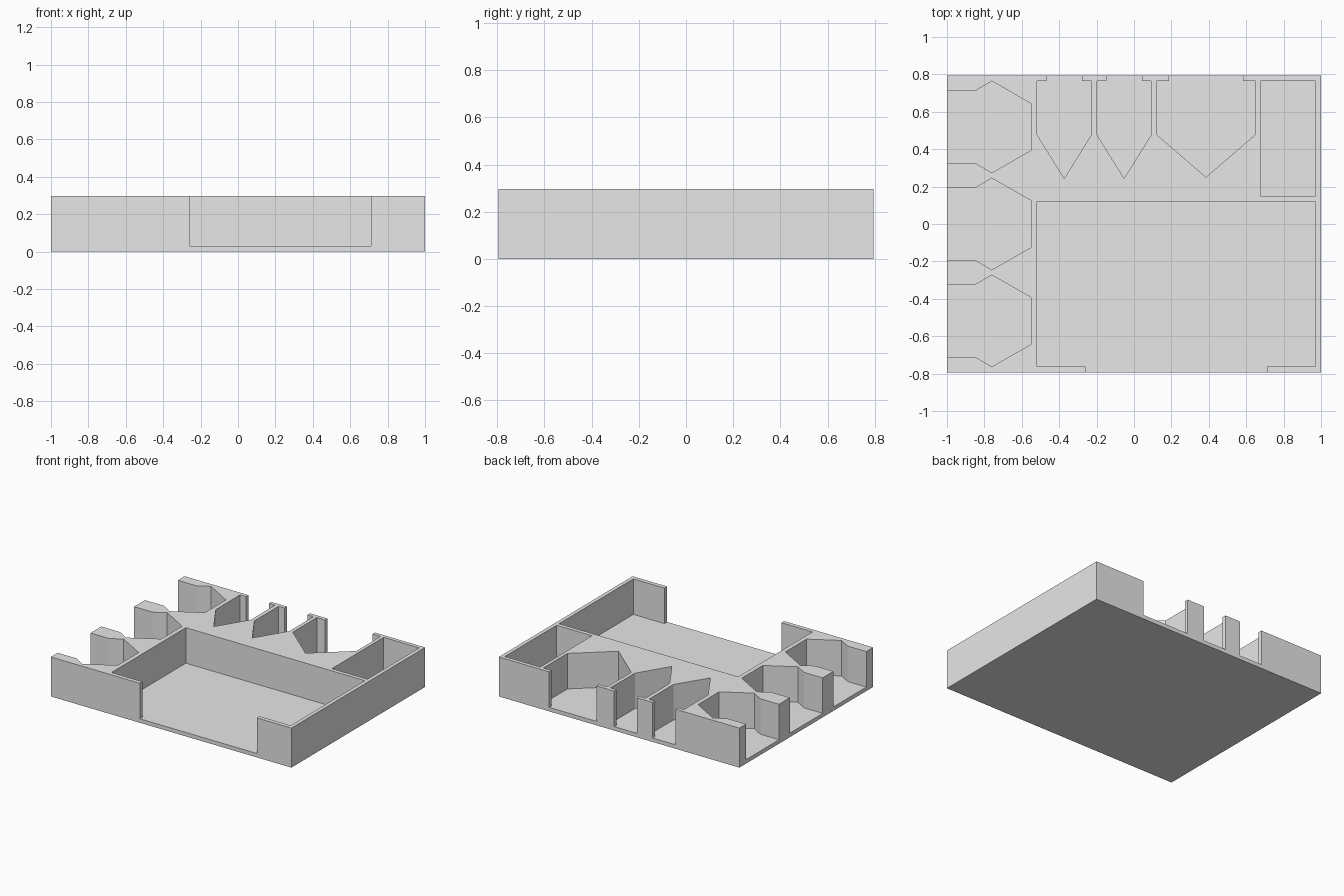
import bpy, bmesh

if "Cube" in bpy.data.objects:
    bpy.data.objects.remove(bpy.data.objects["Cube"])

HALF_X, HALF_Y, HEIGHT, FLOOR = 1.0, 0.794, 0.297, 0.03
OUT = 0.1  # how far open pockets reach past the tray's edge


def prisms(name, outlines, z0, z1):
    """Extrude closed outlines between two heights into one object."""
    bm = bmesh.new()
    for outline in outlines:
        face = bm.faces.new([bm.verts.new((x, y, z0)) for x, y in outline])
        top = bmesh.ops.extrude_face_region(bm, geom=[face])["geom"]
        for v in top:
            if isinstance(v, bmesh.types.BMVert):
                v.co.z = z1
    bmesh.ops.recalc_face_normals(bm, faces=bm.faces[:])
    mesh = bpy.data.meshes.new(name)
    bm.to_mesh(mesh)
    bm.free()
    obj = bpy.data.objects.new(name, mesh)
    bpy.context.collection.objects.link(obj)
    return obj


def rect(x0, x1, y0, y1):
    return [(x0, y0), (x1, y0), (x1, y1), (x0, y1)]


def hex_pocket(cy):
    """Hexagonal bay open on the left side."""
    half = [(-HALF_X - OUT, 0.195), (-0.845, 0.195), (-0.76, 0.245), (-0.551, 0.125)]
    return [(x, cy + y) for x, y in half] + [(x, cy - y) for x, y in reversed(half)]


def pointed_pocket(cx, half_width, half_neck, shoulder_y, tip_y):
    """Bay with a pointed inner end and a narrowed mouth at the back."""
    side = [(half_neck, HALF_Y + OUT), (half_neck, 0.765),
            (half_width, 0.765), (half_width, shoulder_y)]
    return ([(cx + x, y) for x, y in side] + [(cx, tip_y)]
            + [(cx - x, y) for x, y in reversed(side)])


# Solid tray block
tray = prisms("tray", [rect(-HALF_X, HALF_X, -HALF_Y, HALF_Y)], 0, HEIGHT)

# Pockets: three hex bays, three pointed bays, a closed bin, the big card bay
pockets = [hex_pocket(cy) for cy in (-0.518, 0.0, 0.519)]
pockets += [pointed_pocket(cx, 0.145, 0.095, 0.477, 0.244) for cx in (-0.373, -0.053)]
pockets.append(pointed_pocket(0.385, 0.265, 0.197, 0.479, 0.251))
pockets.append(rect(0.676, 0.971, 0.15, 0.765))
pockets.append([(-0.518, 0.12), (-0.518, -0.762), (-0.26, -0.762), (-0.26, -HALF_Y - OUT),
                (0.712, -HALF_Y - OUT), (0.712, -0.762), (0.971, -0.762), (0.971, 0.12)])
cutter = prisms("pocket_cutter", pockets, FLOOR, HEIGHT + OUT)
cutter.hide_render = True

# Cut the pockets out of the block
mod = tray.modifiers.new("pockets", 'BOOLEAN')
mod.operation = 'DIFFERENCE'
mod.solver = 'EXACT'
mod.object = cutter
bpy.context.view_layer.objects.active = tray
tray.select_set(True)
bpy.ops.object.modifier_apply(modifier=mod.name)
bpy.data.objects.remove(cutter, do_unlink=True)

# Plain grey finish
grey = bpy.data.materials.new("light grey")
grey.diffuse_color = (0.8, 0.8, 0.8, 1)
grey.use_nodes = True
grey.node_tree.nodes["Principled BSDF"].inputs["Base Color"].default_value = grey.diffuse_color
tray.data.materials.clear()
tray.data.materials.append(grey)
